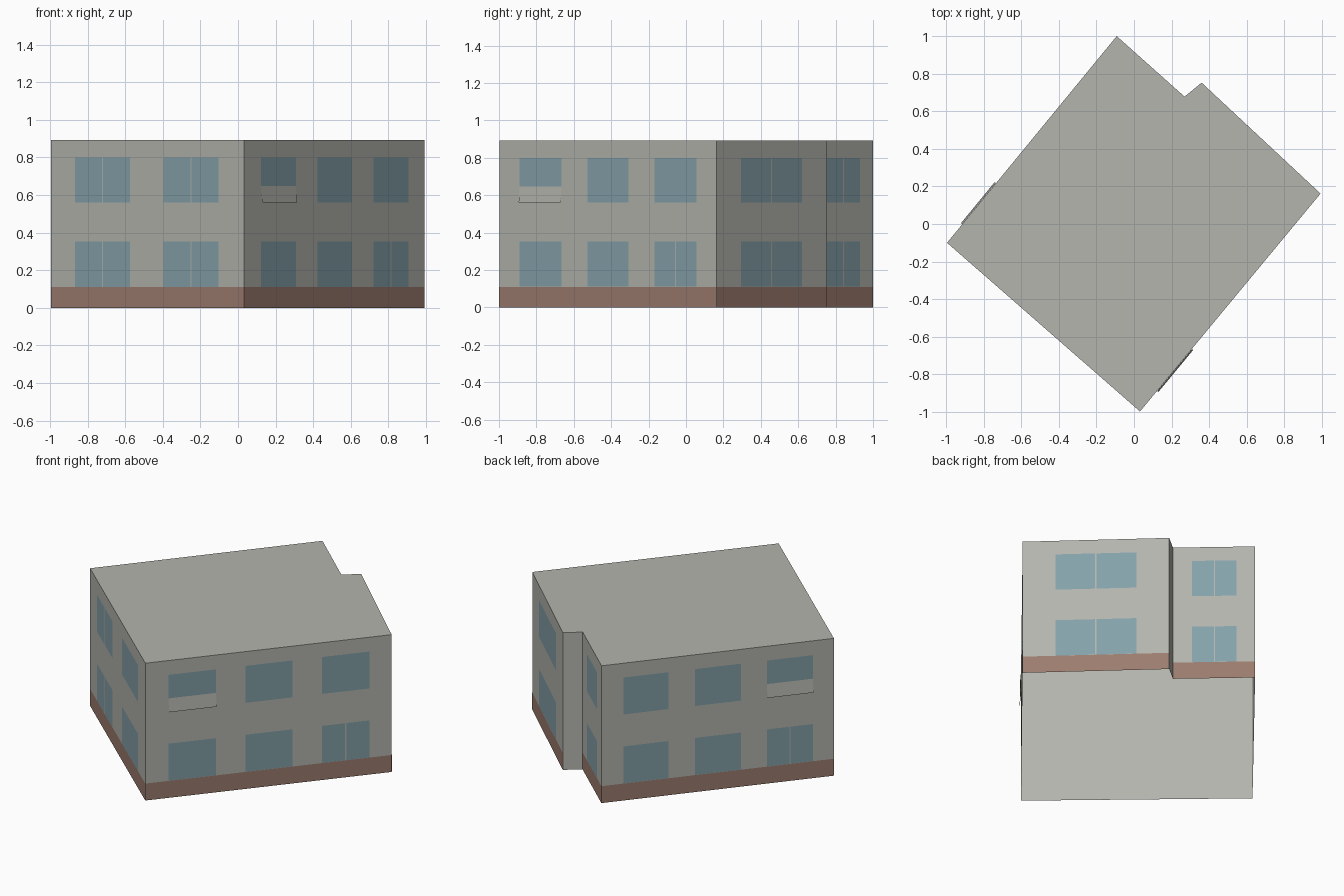
import bpy, bmesh
from mathutils import Vector

cube = bpy.data.objects.get("Cube")
if cube:
    bpy.data.objects.remove(cube, do_unlink=True)


def material(name, rgb):
    m = bpy.data.materials.new(name)
    m.use_nodes = True
    m.diffuse_color = (*rgb, 1)
    m.node_tree.nodes["Principled BSDF"].inputs["Base Color"].default_value = (*rgb, 1)
    return m


WALL = material("warm grey render", (0.46, 0.46, 0.425))
PLINTH = material("brown plinth", (0.335, 0.203, 0.158))
GLASS = material("blue grey glass", (0.235, 0.36, 0.40))

HEIGHT, PLINTH_TOP = 0.893, 0.11
LOWER, UPPER = (0.111, 0.352), (0.56, 0.80)
SKIN = 0.001  # how far painted panels sit off the wall

# Footprint corners, anticlockwise
RIGHT = Vector((-0.995, -0.10, 0))
FRONT = Vector((0.032, -0.998, 0))
LEFT = Vector((0.993, 0.162, 0))
STEP_OUT = Vector((0.36, 0.752, 0))
STEP_IN = Vector((0.269, 0.678, 0))
BACK = Vector((-0.092, 1.0, 0))
FOOTPRINT = [RIGHT, FRONT, LEFT, STEP_OUT, STEP_IN, BACK]


def add_object(name, bm, mat):
    mesh = bpy.data.meshes.new(name)
    bm.to_mesh(mesh)
    bm.free()
    mesh.materials.append(mat)
    obj = bpy.data.objects.new(name, mesh)
    bpy.context.collection.objects.link(obj)


def add_panel(name, wall, span, heights, mat, foot=SKIN):
    """Flat panel on a wall; span is in fractions of its length, foot is the offset at the bottom."""
    start, end = wall
    up = Vector((0, 0, 1))
    out = (end - start).cross(up).normalized()
    low, high = heights
    corners = ((span[0], low, foot), (span[1], low, foot),
               (span[1], high, SKIN), (span[0], high, SKIN))
    bm = bmesh.new()
    bm.faces.new([bm.verts.new(start.lerp(end, t) + up * z + out * d) for t, z, d in corners])
    add_object(name, bm, mat)


def add_window(name, wall, span, heights, split):
    """One pane, or two panes with a narrow strip of wall between them."""
    if not split:
        add_panel(name, wall, span, heights, GLASS)
        return
    mid = sum(span) / 2
    half_gap = 0.004 / (wall[1] - wall[0]).length
    add_panel(name + "_pane_a", wall, (span[0], mid - half_gap), heights, GLASS)
    add_panel(name + "_pane_b", wall, (mid + half_gap, span[1]), heights, GLASS)


# Building shell: extruded footprint, open underneath
bm = bmesh.new()
floor = bm.faces.new([bm.verts.new(p) for p in FOOTPRINT])
ext = bmesh.ops.extrude_face_region(bm, geom=[floor], use_keep_orig=True)
top = [g for g in ext["geom"] if isinstance(g, bmesh.types.BMVert)]
bmesh.ops.translate(bm, verts=top, vec=(0, 0, HEIGHT))
bmesh.ops.recalc_face_normals(bm, faces=bm.faces)
bmesh.ops.delete(bm, geom=[f for f in bm.faces if f.normal.z < -0.5], context="FACES_ONLY")
add_object("building_shell", bm, WALL)

# Windows: wall, spans, and which windows are split on (lower, upper) floors
WALLS = {
    "front_right": ((RIGHT, FRONT), [(0.126, 0.41), (0.583, 0.869)], ((0, 1), (0, 1))),
    "front_left": ((FRONT, LEFT), [(0.094, 0.287), (0.406, 0.597), (0.716, 0.91)], ((2,), ())),
    "back_left": ((LEFT, STEP_OUT), [(0.224, 0.776)], ((0,), (0,))),
    "back_bay": ((STEP_IN, BACK), [(0.235, 0.778)], ((0,), (0,))),
    "back_right": ((BACK, RIGHT), [(0.094, 0.288), (0.403, 0.60), (0.712, 0.91)], ((2,), ())),
}
for side, (wall, spans, splits) in WALLS.items():
    add_panel(side + "_plinth", wall, (0, 1), (0, PLINTH_TOP), PLINTH)
    for floor_name, heights, split in zip(("lower", "upper"), (LOWER, UPPER), splits):
        for i, span in enumerate(spans):
            # One upper window on each long wall is shortened by a sloping sill panel
            if floor_name == "upper" and (side, i) in (("front_left", 0), ("back_right", 2)):
                sill = 0.647
                add_panel(side + "_sill_panel", wall, span, (heights[0], sill), WALL, foot=0.009)
                add_window(f"{side}_short_window", wall, span, (sill, heights[1]), False)
            else:
                add_window(f"{side}_{floor_name}_window_{i + 1}", wall, span, heights, i in split)
